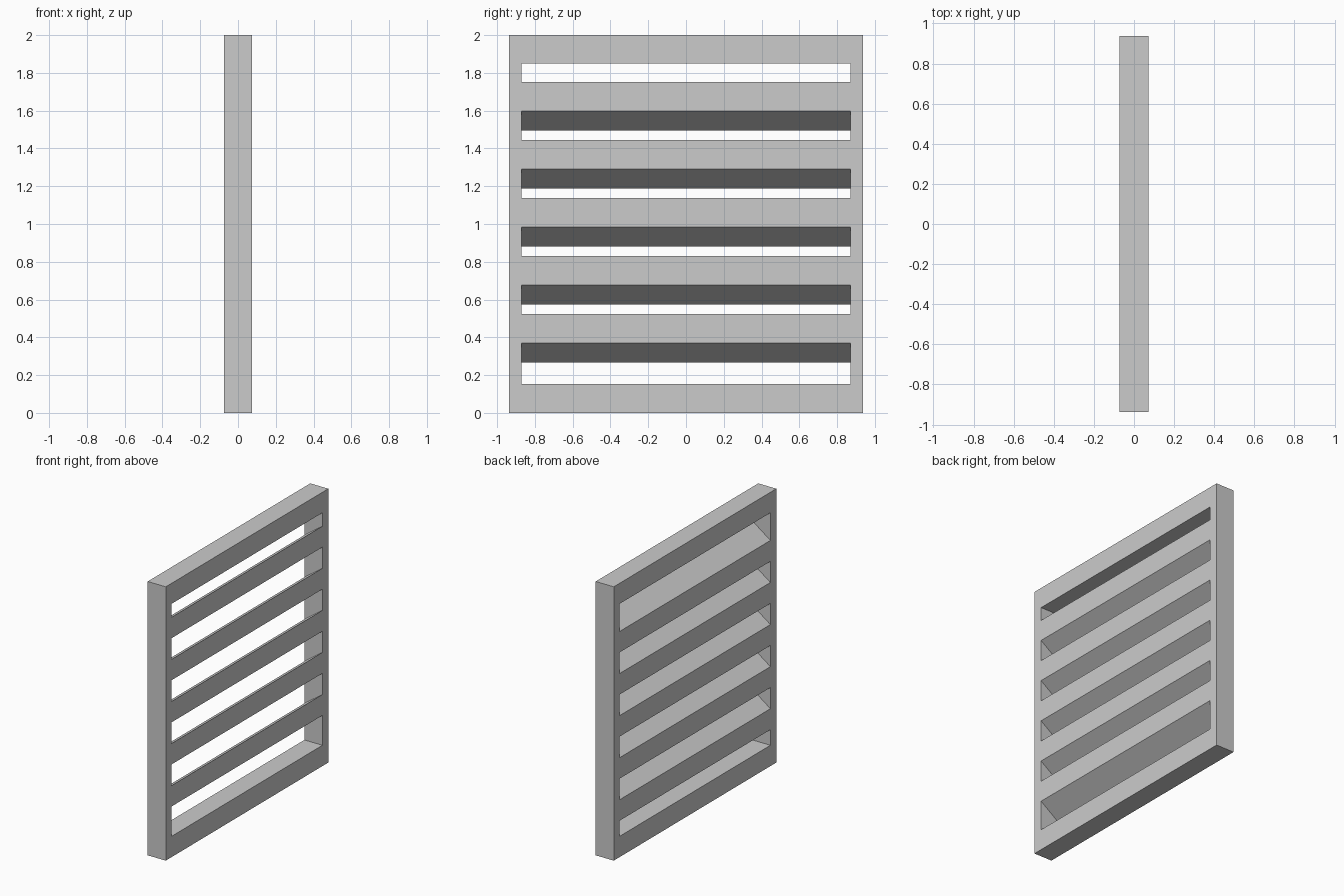
import bpy
import bmesh

if "Cube" in bpy.data.objects:
    bpy.data.objects.remove(bpy.data.objects["Cube"])

HX = 0.073                      # half depth
HY, TOP = 0.938, 2.0            # outer size
IY, Z0, Z1 = 0.87, 0.152, 1.85  # opening
SLATS, PITCH, FIRST = 5, 0.3073, 0.370
FACE, DROP = 0.153, 0.104       # slat face height, fall from +x to -x


def finish(name, bm):
    bmesh.ops.recalc_face_normals(bm, faces=bm.faces)
    mesh = bpy.data.meshes.new(name)
    bm.to_mesh(mesh)
    bm.free()
    obj = bpy.data.objects.new(name, mesh)
    bpy.context.collection.objects.link(obj)
    return obj


def rect_loop(bm, x, half_y, low, high):
    return [bm.verts.new((x, y, z)) for y, z in
            ((-half_y, low), (half_y, low), (half_y, high), (-half_y, high))]


# Rectangular frame: outer and inner loops bridged on front and back
bm = bmesh.new()
loops = [rect_loop(bm, HX, HY, 0, TOP), rect_loop(bm, HX, IY, Z0, Z1),
         rect_loop(bm, -HX, IY, Z0, Z1), rect_loop(bm, -HX, HY, 0, TOP)]
for a, b in zip(loops, loops[1:] + loops[:1]):
    for i in range(4):
        j = (i + 1) % 4
        bm.faces.new((a[i], a[j], b[j], b[i]))
finish("frame", bm)

# Sloping slat: parallelogram profile extruded across the opening
bm = bmesh.new()
profile = ((HX, FIRST), (HX, FIRST + FACE),
           (-HX, FIRST + FACE - DROP), (-HX, FIRST - DROP))
face = bm.faces.new([bm.verts.new((x, -IY, z)) for x, z in profile])
new = bmesh.ops.extrude_face_region(bm, geom=[face])["geom"]
bmesh.ops.translate(bm, vec=(0, 2 * IY, 0),
                    verts=[v for v in new if isinstance(v, bmesh.types.BMVert)])
slats = finish("slats", bm)

# Repeat the slat up the frame
array = slats.modifiers.new("repeat", 'ARRAY')
array.count = SLATS
array.use_relative_offset = False
array.use_constant_offset = True
array.constant_offset_displace = (0, 0, PITCH)
